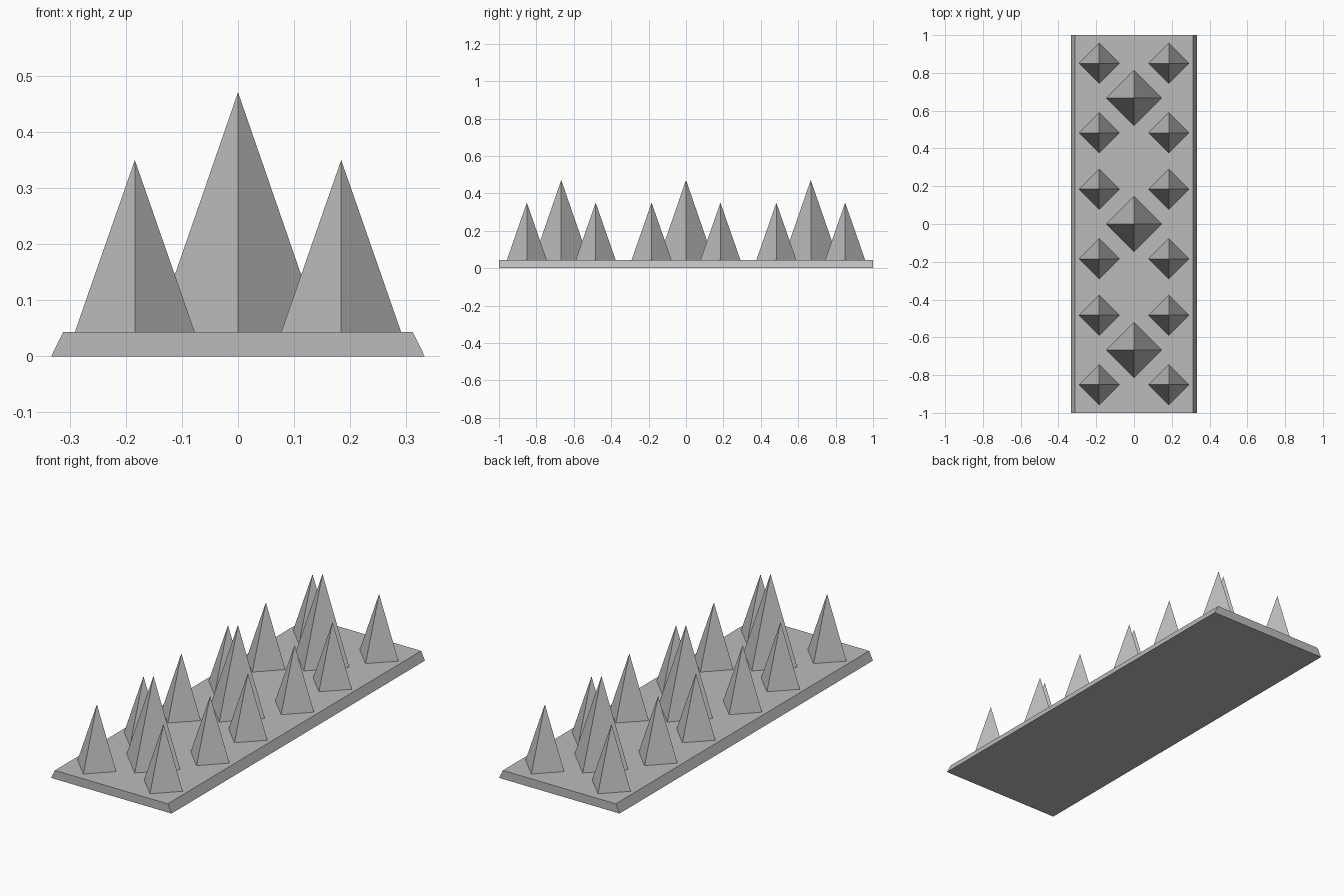
import bpy
import bmesh

cube = bpy.data.objects.get("Cube")
if cube:
    bpy.data.objects.remove(cube, do_unlink=True)

gray = bpy.data.materials.new("plain_gray")
gray.use_nodes = True
COLOR = (0.5, 0.5, 0.5, 1)
gray.diffuse_color = COLOR
gray.node_tree.nodes["Principled BSDF"].inputs["Base Color"].default_value = COLOR

BASE_TOP = 0.043


def finish(bm, name):
    bmesh.ops.recalc_face_normals(bm, faces=bm.faces)
    mesh = bpy.data.meshes.new(name)
    bm.to_mesh(mesh)
    bm.free()
    mesh.materials.append(gray)
    obj = bpy.data.objects.new(name, mesh)
    bpy.context.collection.objects.link(obj)
    return obj


def add_spike(name, x, y, radius, tip):
    # Four-sided pyramid with its corners on the x and y axes
    bm = bmesh.new()
    ring = [bm.verts.new((x + dx * radius, y + dy * radius, BASE_TOP))
            for dx, dy in ((1, 0), (0, 1), (-1, 0), (0, -1))]
    apex = bm.verts.new((x, y, tip))
    for i in range(4):
        bm.faces.new((ring[i], ring[(i + 1) % 4], apex))
    bm.faces.new(ring[::-1])
    return finish(bm, name)


# Base plate: trapezoid profile extruded along y
bm = bmesh.new()
profile = [(-0.333, 0), (0.333, 0), (0.312, BASE_TOP), (-0.312, BASE_TOP)]
end = bm.faces.new([bm.verts.new((x, -1, z)) for x, z in profile])
extruded = bmesh.ops.extrude_face_region(bm, geom=[end], use_keep_orig=True)
bmesh.ops.translate(bm, vec=(0, 2, 0),
                    verts=[g for g in extruded["geom"] if isinstance(g, bmesh.types.BMVert)])
finish(bm, "base_plate")

# Three clusters: one tall spike with four short ones around it
OFFSET = 0.184
for row, y in zip(("front", "middle", "back"), (-0.667, 0, 0.667)):
    add_spike(f"{row}_tall_spike", 0, y, 0.148, 0.471)
    for side, sx in (("left", 1), ("right", -1)):
        for place, sy in (("front", -1), ("back", 1)):
            add_spike(f"{row}_short_spike_{place}_{side}",
                      sx * OFFSET, y + sy * OFFSET, 0.107, 0.35)
